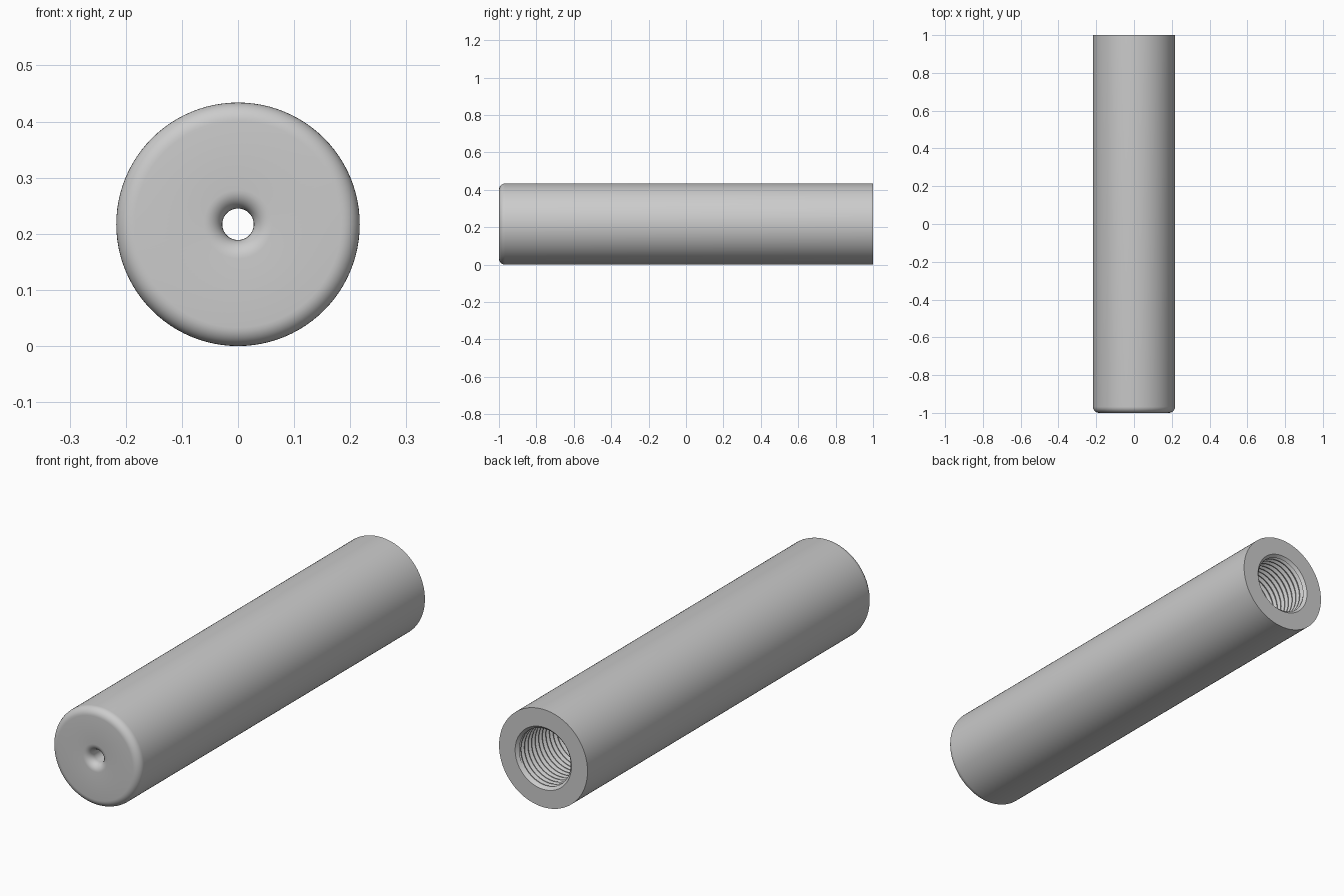
import bpy, bmesh, math
from mathutils import Matrix, Vector

cube = bpy.data.objects.get("Cube")
if cube:
    bpy.data.objects.remove(cube, do_unlink=True)

SEGS = 96
R = 0.217                        # outer radius, also the height of the axis
HOLE = 0.028                     # narrow through hole
MINOR, MAJOR = 0.126, 0.138      # thread crest and root
PITCH, LEAD, FLOOR = 0.025, 0.012, 0.45
AXIS = Vector((0, 0, R))

grey = bpy.data.materials.new("satin grey")
grey.use_nodes = True
COLOUR = (0.6, 0.6, 0.6, 1)
grey.diffuse_color = COLOUR
grey.node_tree.nodes["Principled BSDF"].inputs["Base Color"].default_value = COLOUR


def revolve(name, profile, step=0.0):
    """Turn (radius, y) points about the y axis; step makes a helix."""
    bm = bmesh.new()
    verts = [bm.verts.new((r, y, R)) for r, y in profile]
    edges = [bm.edges.new(pair) for pair in zip(verts, verts[1:])]
    bmesh.ops.spin(bm, geom=verts + edges, cent=AXIS, axis=(0, 1, 0),
                   angle=math.tau, steps=SEGS, dvec=(0, step / SEGS, 0))
    bmesh.ops.remove_doubles(bm, verts=bm.verts, dist=1e-5)
    return bm


def finish(bm, name, inward=False):
    bm.normal_update()
    # Orient by a face of known direction: away from the axis, or toward it
    def radial(f):
        c = f.calc_center_median() - AXIS
        return f.normal.dot(Vector((c.x, 0, c.z))) * f.calc_area()
    total = sum(radial(f) for f in bm.faces)
    if (total < 0) != inward:
        bmesh.ops.reverse_faces(bm, faces=bm.faces)
    mesh = bpy.data.meshes.new(name)
    bm.to_mesh(mesh)
    bm.free()
    mesh.materials.append(grey)
    obj = bpy.data.objects.new(name, mesh)
    bpy.context.collection.objects.link(obj)
    bpy.ops.object.select_all(action='DESELECT')
    obj.select_set(True)
    bpy.context.view_layer.objects.active = obj
    bpy.ops.object.shade_smooth_by_angle(angle=math.radians(30))


def fillet(cr, cy, rad, start, n=8):
    """Quarter arc of profile points, angles rising from start."""
    arc = [math.radians(start + 90 * i / n) for i in range(n + 1)]
    return [(cr + rad * math.cos(a), cy + rad * math.sin(a)) for a in arc]


# Tube body: bore floor, through hole, rounded front, outer wall, rear rim
EDGE, LIP = 0.033, 0.033
profile = [(MAJOR, FLOOR), (HOLE, FLOOR)]
profile += fillet(HOLE + LIP, -1 + LIP, LIP, 180)
profile += fillet(R - EDGE, -1 + EDGE, EDGE, 270)
profile += [(R, 1), (MAJOR, 1), (MINOR, 1 - LEAD)]
finish(revolve("body", profile), "tube_body")

# Helical thread inside the rear bore, trimmed flat at both ends
turns = math.ceil((1 - FLOOR) / PITCH) + 3
zigzag = []
for i in range(turns):
    y = FLOOR - 2 * PITCH + i * PITCH
    zigzag += [(MINOR, y), (MINOR, y + 0.15 * PITCH),
               (MAJOR, y + 0.5 * PITCH), (MAJOR, y + 0.65 * PITCH)]
zigzag.append((MINOR, zigzag[-4][1] + PITCH))
bm = revolve("thread", zigzag, PITCH)
for y, side in ((FLOOR, -1), (1 - LEAD, 1)):
    bmesh.ops.bisect_plane(bm, geom=bm.verts[:] + bm.edges[:] + bm.faces[:],
                           plane_co=(0, y, 0), plane_no=(0, side, 0),
                           clear_outer=True)
finish(bm, "bore_thread", inward=True)
